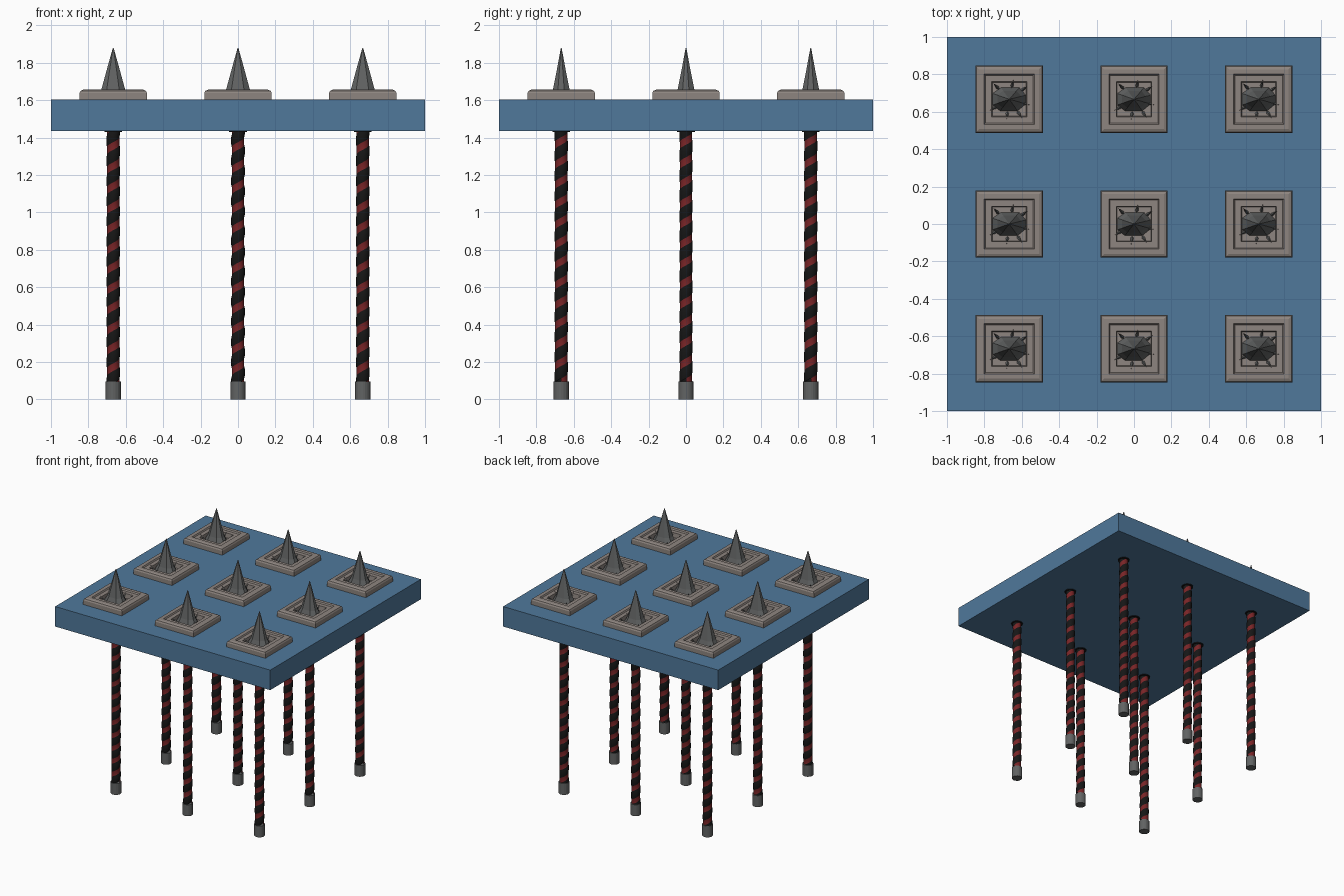
import bpy, bmesh, math
from mathutils import Vector

if "Cube" in bpy.data.objects:
    bpy.data.objects.remove(bpy.data.objects["Cube"])


def material(name, rgb):
    m = bpy.data.materials.new(name)
    m.diffuse_color = (*rgb, 1)
    m.use_nodes = True
    m.node_tree.nodes["Principled BSDF"].inputs["Base Color"].default_value = m.diffuse_color
    return m


BLUE = material("blue", (0.08, 0.19, 0.33))
STONE = material("stone", (0.27, 0.235, 0.215))
IRON = material("iron", (0.12, 0.125, 0.125))
BLACK = material("black", (0.008, 0.008, 0.008))
RED = material("red", (0.19, 0.018, 0.02))


def mesh_object(name, bm, mats, smooth=False):
    bmesh.ops.recalc_face_normals(bm, faces=bm.faces)
    me = bpy.data.meshes.new(name)
    bm.to_mesh(me)
    bm.free()
    for m in mats:
        me.materials.append(m)
    ob = bpy.data.objects.new(name, me)
    bpy.context.collection.objects.link(ob)
    if smooth:
        me.shade_smooth()
    return ob


def loft(bm, rings, close_ends=True):
    loops = [[bm.verts.new(p) for p in r] for r in rings]
    n = len(loops[0])
    for a, b in zip(loops, loops[1:]):
        for i in range(n):
            j = (i + 1) % n
            bm.faces.new((a[i], a[j], b[j], b[i]))
    if close_ends:
        bm.faces.new(loops[0])
        bm.faces.new(loops[-1])


def square(h, z):
    return [(h, h, z), (-h, h, z), (-h, -h, z), (h, -h, z)]


def circle(r, z, n=20):
    return [(r * math.cos(2 * math.pi * i / n), r * math.sin(2 * math.pi * i / n), z) for i in range(n)]


# Slab
def make_slab():
    bm = bmesh.new()
    loft(bm, [square(1, 1.435), square(1, 1.603)])
    return mesh_object("slab", bm, [BLUE])


# Stepped square frame with a sunken floor
def make_frame():
    bm = bmesh.new()
    prof = [(.18, 1.59), (.18, 1.638), (.174, 1.65), (.16, 1.656), (.134, 1.656),
            (.128, 1.645), (.094, 1.645), (.09, 1.607)]
    loft(bm, [square(h, z) for h, z in prof])
    return mesh_object("frame", bm, [STONE])


# Main spike: octagonal base, slightly flared, with a ring of small thorns
def make_spike():
    bm = bmesh.new()
    base = [(1, .35), (.6, 1), (-.5, 1), (-1, .5), (-1, -.5), (-.55, -1), (.5, -1), (1, -.4)]
    prof = [(.09, .062, 1.606), (.064, .045, 1.655), (.034, .023, 1.765), (.002, .002, 1.88)]
    loft(bm, [[(x * a, y * b, z) for x, y in base] for a, b, z in prof])
    return mesh_object("spike", bm, [IRON])


def make_thorns():
    bm = bmesh.new()
    tips = [(.022, .105), (-.085, .085), (.098, .07), (-.105, -.06), (-.015, -.11), (.068, -.1), (.108, -.03)]
    for x, y in tips:
        d = Vector((x, y, 0)).normalized()
        side = Vector((-d.y, d.x, 0)) * .009
        tip = bm.verts.new((x, y, 1.654))
        c = Vector((x, y, 1.606)) - d * .035
        v = [bm.verts.new(c + o) for o in (side, d * .012, -side, -d * .012)]
        for i in range(4):
            bm.faces.new((v[i], v[(i + 1) % 4], tip))
        bm.faces.new(v)
    return mesh_object("thorns", bm, [IRON])


# Leg: helical sweep of one pitch, black strand with a red groove
def make_leg():
    bm = bmesh.new()
    pitch, n = .1075, 18
    prof = [(.033, 0), (.0365, .14), (.0365, .48), (.033, .62), (.033, 1)]
    steps = int(n * (1.36 / pitch)) + n
    cols = []
    for k in range(steps + 1):
        t = 2 * math.pi * k / n
        z0 = .005 + pitch * k / n
        cols.append([bm.verts.new((r * math.cos(t), r * math.sin(t), z0 + f * pitch)) for r, f in prof])
    for a, b in zip(cols, cols[1:]):
        for i in range(4):
            f = bm.faces.new((a[i], b[i], b[i + 1], a[i + 1]))
            f.material_index = 1 if i == 3 else 0
    bmesh.ops.remove_doubles(bm, verts=bm.verts, dist=1e-5)
    return mesh_object("leg", bm, [BLACK, RED], True)


def make_foot():
    bm = bmesh.new()
    loft(bm, [circle(.041, 0), circle(.041, .095)])
    return mesh_object("foot", bm, [IRON])


def make_collar():
    bm = bmesh.new()
    loft(bm, [circle(.047, 1.429), circle(.047, 1.44)])
    return mesh_object("collar", bm, [BLACK])


# Place a 3 x 3 grid of every repeated part
make_slab()
P = .667
for make in (make_frame, make_spike, make_thorns, make_leg, make_foot, make_collar):
    part = make()
    name = part.name
    for ix in (-1, 0, 1):
        for iy in (-1, 0, 1):
            ob = part if ix == iy == -1 else bpy.data.objects.new(name, part.data)
            if ob is not part:
                bpy.context.collection.objects.link(ob)
            ob.location = (ix * P, iy * P, 0)
            ob.name = f"{name}_{ix + 2}{iy + 2}"
